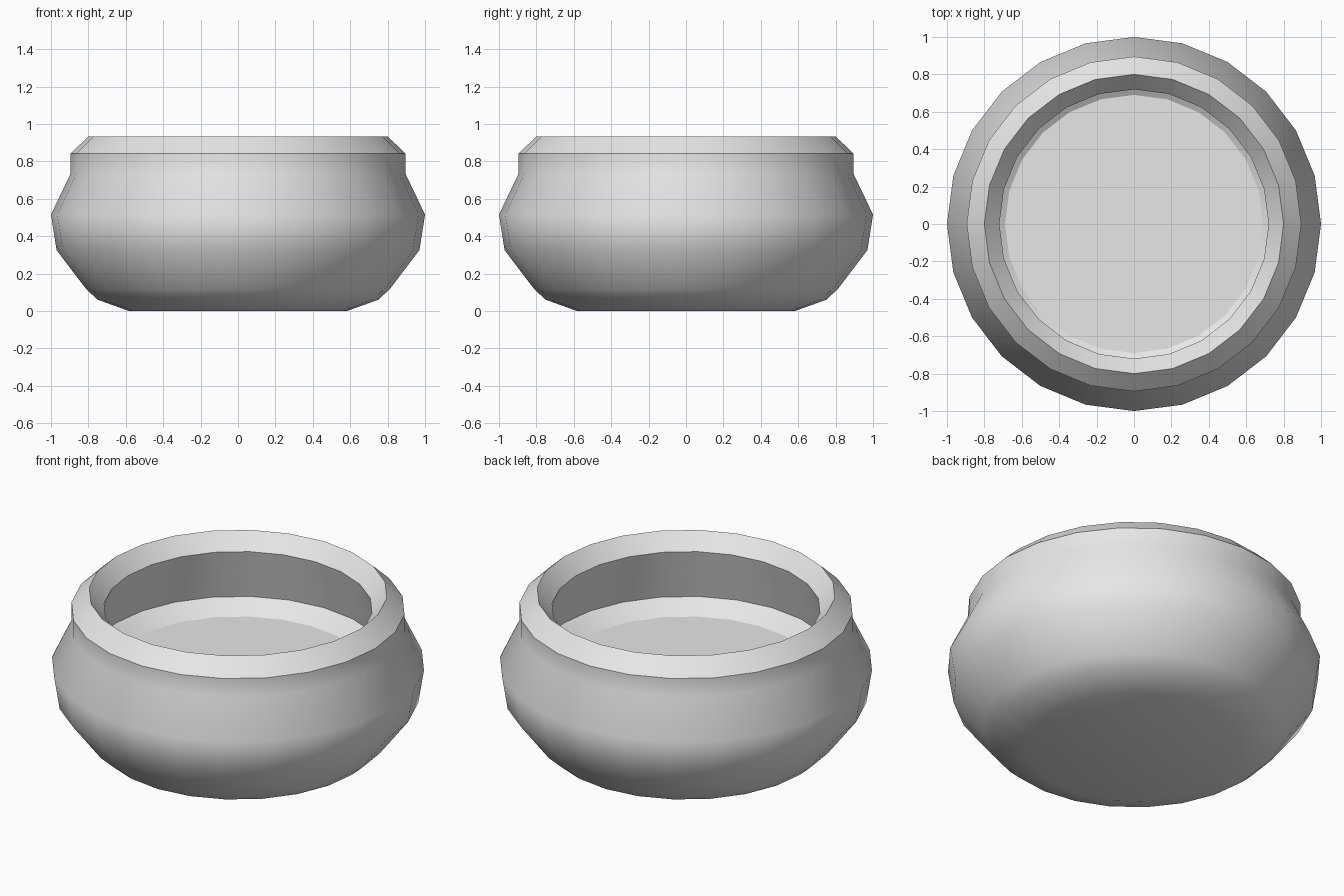
import bpy
import bmesh
from math import cos, sin, tau

cube = bpy.data.objects.get("Cube")
if cube:
    bpy.data.objects.remove(cube, do_unlink=True)

# Single plain grey
grey = bpy.data.materials.new("light grey")
grey.use_nodes = True
colour = (0.8, 0.8, 0.8, 1)
grey.diffuse_color = colour
grey.node_tree.nodes["Principled BSDF"].inputs["Base Color"].default_value = colour

SIDES = 24

# Profile from the underside, over the rim, to the inner floor: radius, height, crisp ring
profile = [
    (0.583, 0.0, False), (0.75, 0.06, False), (0.81, 0.115, False),
    (0.97, 0.325, False), (1.0, 0.515, False), (0.895, 0.735, False),
    (0.895, 0.842, True), (0.80, 0.933, True),      # neck and rim ridge
    (0.72, 0.842, True), (0.80, 0.54, True),        # inner lip and undercut wall
    (0.69, 0.472, True),                            # floor edge
]


def ring(bm, radius, height):
    return [bm.verts.new((radius * cos(tau * i / SIDES),
                          radius * sin(tau * i / SIDES), height))
            for i in range(SIDES)]


bm = bmesh.new()
rings = [ring(bm, r, z) for r, z, _ in profile]

# Walls
for low, high in zip(rings, rings[1:]):
    for i in range(SIDES):
        j = (i + 1) % SIDES
        bm.faces.new((low[i], low[j], high[j], high[i]))

# Underside and inner floor
bm.faces.new(rings[0][::-1])
bm.faces.new(rings[-1])

# Smooth body with crisp rim rings
for face in bm.faces:
    face.smooth = True
for verts, (_, _, crisp) in zip(rings, profile):
    for i in range(SIDES):
        bm.edges.get((verts[i], verts[(i + 1) % SIDES])).smooth = not crisp

mesh = bpy.data.meshes.new("bowl")
bm.to_mesh(mesh)
bm.free()
mesh.materials.append(grey)
bowl = bpy.data.objects.new("bowl", mesh)
bpy.context.collection.objects.link(bowl)
